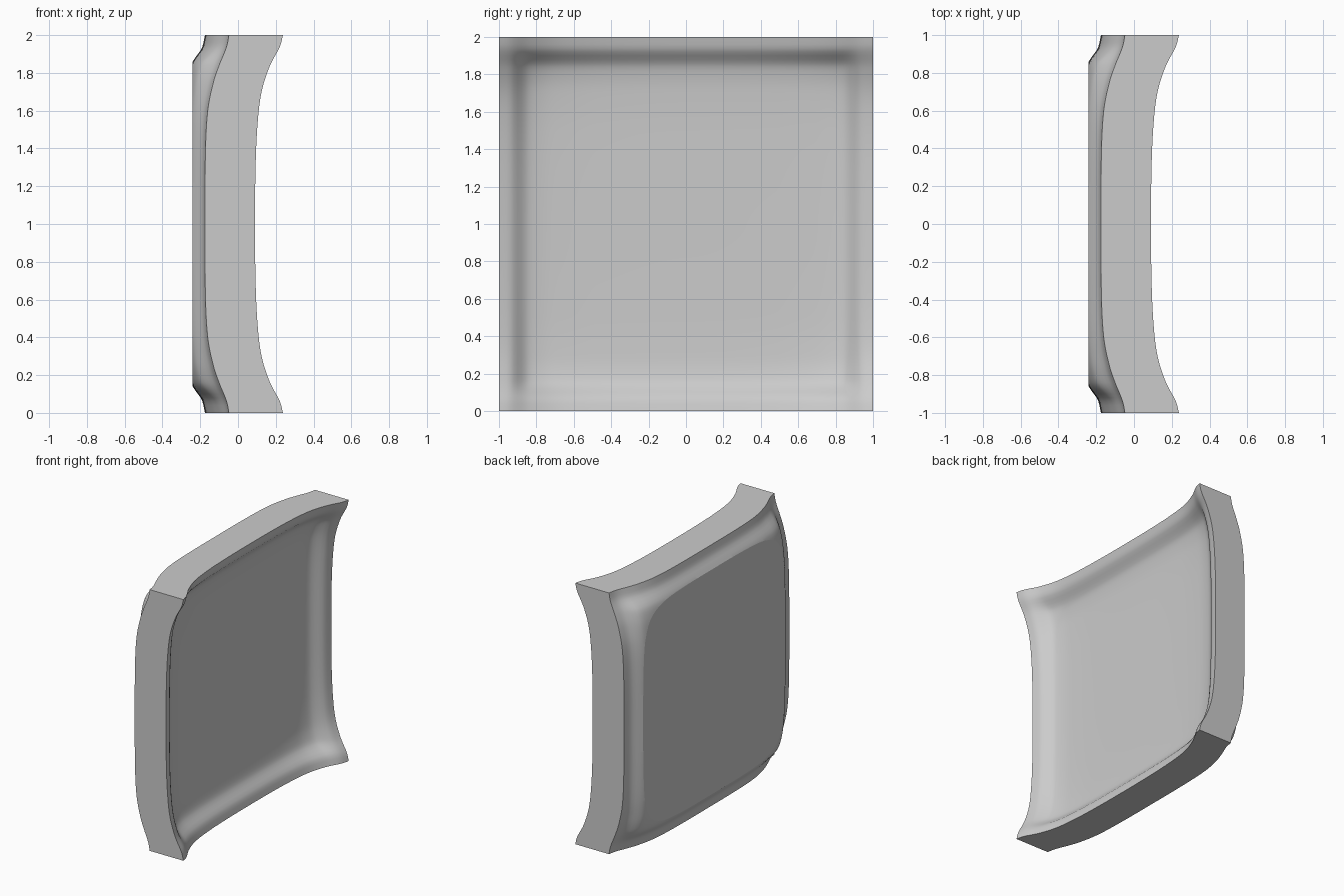
import bpy
import bmesh
import math

cube = bpy.data.objects.get("Cube")
if cube:
    bpy.data.objects.remove(cube, do_unlink=True)

SEGMENTS = 100
FLAT_X = -0.24

# Rise of the panel edge from its middle (0) to its corner (1)
DISH = [(0, 0), (0.34, 0.004), (0.56, 0.016), (0.71, 0.037),
        (0.84, 0.08), (0.94, 0.132), (1, 0.148)]
BACK = [(0, 0), (0.4, 0.003), (0.61, 0.016), (0.755, 0.046),
        (0.845, 0.077), (0.94, 0.115), (1, 0.127)]
# Blend from the sunken floor (0) over a narrow step to the rim (1)
STEP = [(0, 0), (0.5, 0.02), (0.7, 0.08), (0.78, 0.15), (0.85, 0.3),
        (0.89, 0.55), (0.93, 0.83), (1, 1)]


def slope(points, i):
    a, b = points[max(i - 1, 0)], points[min(i + 1, len(points) - 1)]
    return 0 if i == 0 else (b[1] - a[1]) / (b[0] - a[0])


def curve(points, t):
    """Smooth curve through the profile points."""
    t = min(abs(t), 1)
    i = 0
    while i < len(points) - 2 and t > points[i + 1][0]:
        i += 1
    (t0, v0), (t1, v1) = points[i], points[i + 1]
    h = t1 - t0
    u = (t - t0) / h
    s = u * u * (3 - 2 * u)
    return (v0 + (v1 - v0) * s + h * slope(points, i) * u * (1 - u) ** 2
            - h * slope(points, i + 1) * u * u * (1 - u))


def surface(points, middle, sink, y, z):
    """Patch spanned by four curved edges, with a floor sunk inside them."""
    a, b = curve(STEP, y), curve(STEP, z)
    rim = a * curve(points, z) + b * curve(points, y) - a * b * points[-1][1]
    return middle + rim - sink * (1 - a) * (1 - b)


# Panel body: a grid extruded into two curved faces joined by straight walls
bm = bmesh.new()
bmesh.ops.create_grid(bm, x_segments=SEGMENTS, y_segments=SEGMENTS, size=1)
dish_verts = list(bm.verts)
result = bmesh.ops.extrude_face_region(bm, geom=list(bm.faces), use_keep_orig=True)
back_verts = [g for g in result["geom"] if isinstance(g, bmesh.types.BMVert)]
for verts, points, middle, sink in ((dish_verts, DISH, 0.09, 0.11),
                                    (back_verts, BACK, -0.175, 0.1)):
    for v in verts:
        y, z = v.co.x, v.co.y
        v.co = (surface(points, middle, sink, y, z), y, z + 1)

# Flat pad sliced across the bulging back, with a crisp rim
cut = bmesh.ops.bisect_plane(bm, geom=bm.verts[:] + bm.edges[:] + bm.faces[:],
                             plane_co=(FLAT_X, 0, 0), plane_no=(1, 0, 0),
                             clear_inner=True)
rim_edges = [g for g in cut["geom_cut"] if isinstance(g, bmesh.types.BMEdge)]
bmesh.ops.contextual_create(bm, geom=rim_edges)
for edge in rim_edges:
    edge.smooth = False
bmesh.ops.recalc_face_normals(bm, faces=bm.faces[:])

mesh = bpy.data.meshes.new("dished_panel")
bm.to_mesh(mesh)
bm.free()
panel = bpy.data.objects.new("dished_panel", mesh)
bpy.context.collection.objects.link(panel)

# Plain grey material
grey = bpy.data.materials.new("plain_grey")
grey.use_nodes = True
grey.diffuse_color = (0.6, 0.6, 0.6, 1)
grey.node_tree.nodes["Principled BSDF"].inputs["Base Color"].default_value = (0.6, 0.6, 0.6, 1)
mesh.materials.append(grey)

# Smooth shading with crisp wall and pad edges
bpy.ops.object.select_all(action="DESELECT")
panel.select_set(True)
bpy.context.view_layer.objects.active = panel
bpy.ops.object.shade_smooth_by_angle(angle=math.radians(30), keep_sharp_edges=True)
